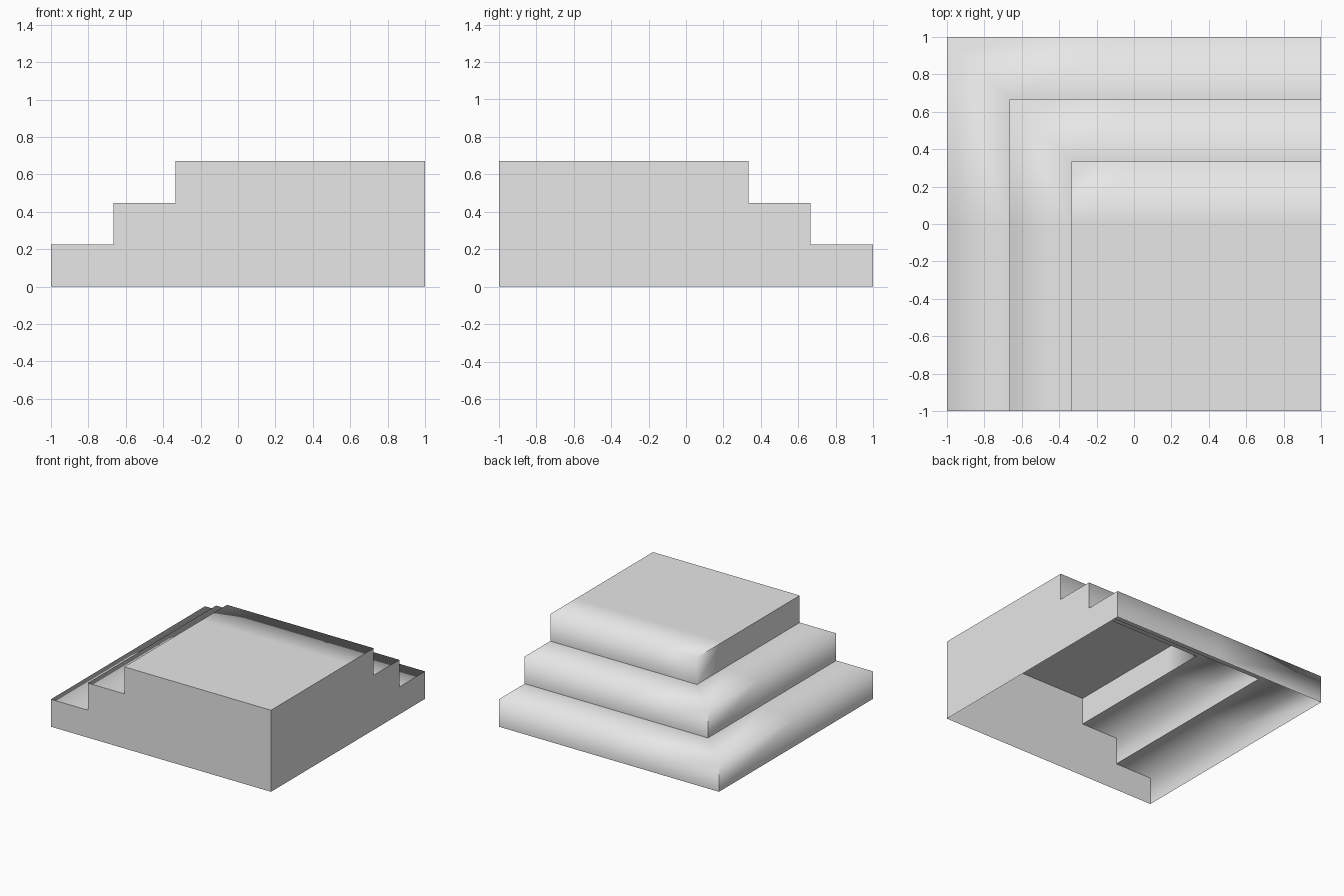
import bpy
import bmesh

cube = bpy.data.objects.get("Cube")
if cube:
    bpy.data.objects.remove(cube, do_unlink=True)

# Single grey material
grey = bpy.data.materials.new("light_grey")
grey.use_nodes = True
colour = (0.8, 0.8, 0.8, 1)
grey.diffuse_color = colour
for node in grey.node_tree.nodes:
    if node.type == "BSDF_PRINCIPLED":
        node.inputs["Base Color"].default_value = colour

# Stair profile: distance of the outer edge from the centre, and height
z1, z2, top = 0.225, 0.448, 0.67
mid, inner = 0.665, 0.333
profile = [(1, 0), (1, z1), (mid, z1), (mid, z2), (inner, z2), (inner, top)]

# Sweep the profile round the outside corner of the steps
bm = bmesh.new()
grid = []
for o, z in profile:
    path = [(1, o), (0, o), (-o, o), (-o, 0), (-o, -1)]
    grid.append([bm.verts.new((x, y, z)) for x, y in path])
for low, high in zip(grid, grid[1:]):
    for p in range(4):
        bm.faces.new((low[p], low[p + 1], high[p + 1], high[p]))

# Flat top of the highest step
rim = grid[-1]
centre, right, corner, front = [
    bm.verts.new((x, y, top)) for x, y in ((0, 0), (1, 0), (1, -1), (0, -1))]
bm.faces.new((rim[0], rim[1], centre, right))
bm.faces.new((rim[1], rim[2], rim[3], centre))
bm.faces.new((rim[3], rim[4], front, centre))
cap = bm.faces.new((centre, front, corner, right))

# Two flat walls closing the straight sides; the underside stays open
foot = bm.verts.new((1, -1, 0))
walls = [bm.faces.new([row[4] for row in grid] + [front, corner, foot]),
         bm.faces.new([row[0] for row in grid] + [right, corner, foot])]

bmesh.ops.recalc_face_normals(bm, faces=bm.faces[:])
cap.normal_update()
if cap.normal.z < 0:
    bmesh.ops.reverse_faces(bm, faces=bm.faces[:])

# Smooth the step noses; keep inner creases, lower corners and walls sharp
for face in bm.faces:
    face.smooth = True
sharp = [e for w in walls for e in w.edges]
for level in (2, 4):
    sharp += [bm.edges.get((grid[level][p], grid[level][p + 1])) for p in range(4)]
for level in (0, 2):
    sharp.append(bm.edges.get((grid[level][2], grid[level + 1][2])))
sharp += [bm.edges.get((rim[p], rim[p + 1])) for p in (2, 3)]
for edge in sharp:
    edge.smooth = False

mesh = bpy.data.meshes.new("corner_steps")
bm.to_mesh(mesh)
bm.free()
mesh.materials.append(grey)
steps = bpy.data.objects.new("corner_steps", mesh)
bpy.context.collection.objects.link(steps)
